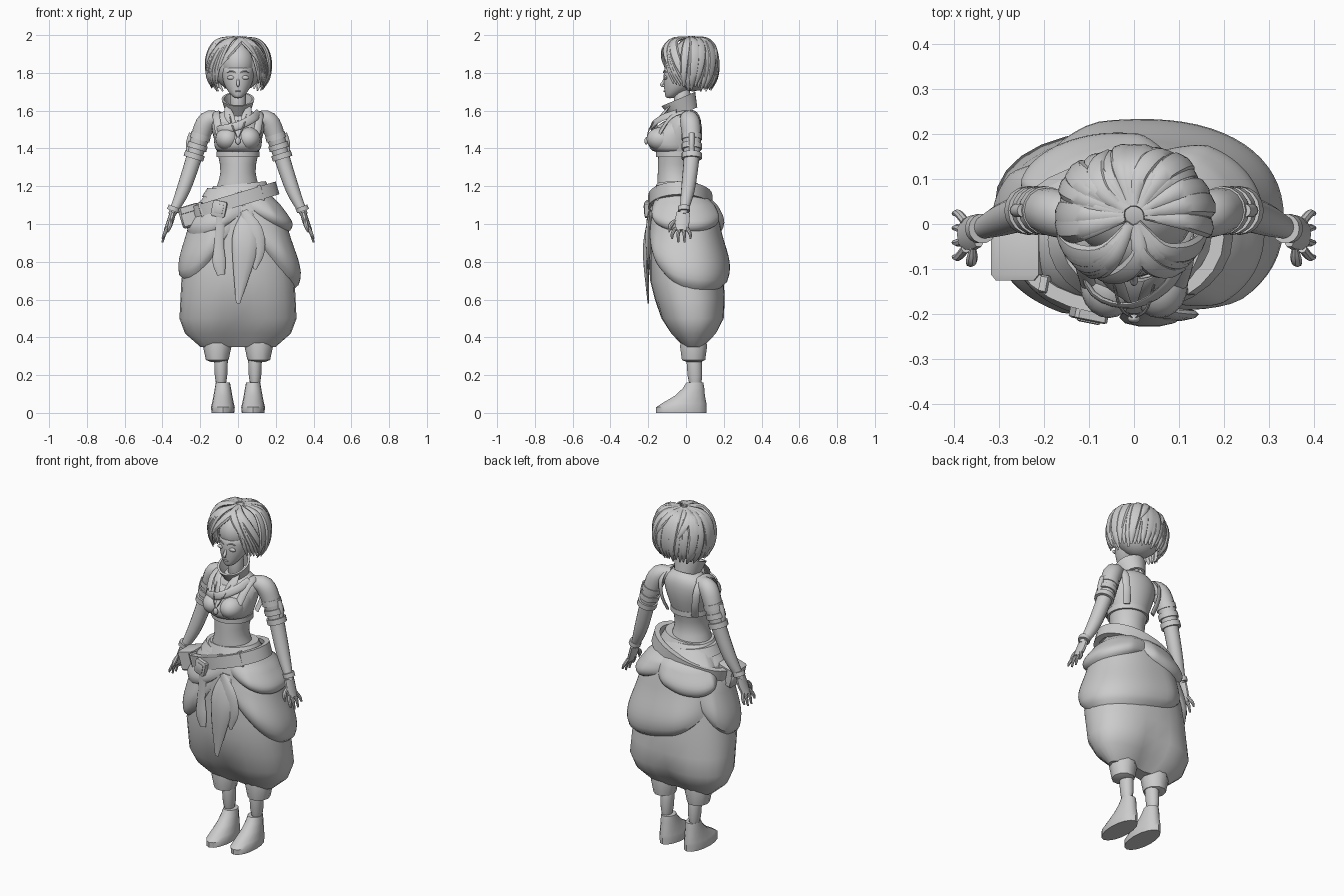
import bpy, bmesh, random
from math import sin, cos, pi, radians, exp
from mathutils import Vector, Euler

cube = bpy.data.objects.get("Cube")
if cube:
    bpy.data.objects.remove(cube)
random.seed(4)

grey = bpy.data.materials.new("plain grey")
grey.use_nodes = True
grey.diffuse_color = (.6, .6, .6, 1)
grey.node_tree.nodes["Principled BSDF"].inputs["Base Color"].default_value = grey.diffuse_color
made = []


def finish(name, bm, subdivide=False):
    bmesh.ops.recalc_face_normals(bm, faces=bm.faces)
    mesh = bpy.data.meshes.new(name)
    bm.to_mesh(mesh)
    bm.free()
    mesh.materials.append(grey)
    part = bpy.data.objects.new(name, mesh)
    bpy.context.collection.objects.link(part)
    if subdivide:
        part.modifiers.new("smooth", "SUBSURF").levels = 1
        part.modifiers["smooth"].render_levels = 1
    made.append(part)


def skin(name, rows, around=True, along=False, subdivide=False):
    """Bridge rows of points with quads."""
    bm = bmesh.new()
    grid = [[bm.verts.new(point) for point in row] for row in rows]
    nv, nu = len(grid), len(grid[0])
    for j in range(nv if along else nv - 1):
        lower, upper = grid[j], grid[(j + 1) % nv]
        for i in range(nu if around else nu - 1):
            k = (i + 1) % nu
            bm.faces.new((lower[i], lower[k], upper[k], upper[i]))
    if around and not along:
        bm.faces.new(grid[0])
        bm.faces.new(grid[-1])
    finish(name, bm, subdivide)


def turns(count):
    return [2 * pi * i / count for i in range(count)]


def loft(name, rows, x=0, sides=20, subdivide=True):
    """Stack of ellipses: height, centre y, half width, half depth."""
    skin(name, [[Vector((x + wide * cos(t), y + deep * sin(t), z)) for t in turns(sides)]
                for z, y, wide, deep in rows], subdivide=subdivide)


def tube(name, points, radii, flat=1, hub=None, sides=10, steps=4):
    """Sweep along a smooth path; a single radius gives a leaf-shaped taper."""
    last = len(points) - 1
    if not isinstance(radii, list):
        radii = [radii * sin(pi * (.12 + .83 * i / last)) for i in range(last + 1)]
    keys = [Vector((*point, radius)) for point, radius in zip(points, radii)]
    keys = [keys[0] * 2 - keys[1]] + keys + [keys[-1] * 2 - keys[-2]]
    path = []
    for a, b, c, d in zip(keys, keys[1:], keys[2:], keys[3:]):
        for step in range(steps):
            t = step / steps
            path.append((2 * b + (c - a) * t + (2 * a - 5 * b + 4 * c - d) * t * t
                         + (3 * b - a - 3 * c + d) * t ** 3) / 2)
    path.append(keys[-2])
    rows = []
    for i, p in enumerate(path):
        tangent = (path[min(i + 1, len(path) - 1)] - path[max(i - 1, 0)]).xyz.normalized()
        outward = p.xyz - Vector(hub) if hub else Vector((0, 1, 0))
        across = tangent.cross(outward).normalized()
        up = across.cross(tangent)
        rows.append([p.xyz + p.w * (across * cos(t) + up * (sin(t) * flat)) for t in turns(sides)])
    skin(name, rows)


def band(name, centre, wide, deep, height, thick, tilt=(0, 0, 0), flare=0, sides=28):
    """Closed strap with a rectangular section."""
    turn = Euler(tilt).to_matrix()
    section = ((0, -height), (flare, height), (flare - thick, height), (-thick, -height))
    skin(name, [[turn @ Vector(((wide + d) * cos(t), (deep + d) * sin(t), z / 2)) + Vector(centre)
                 for t in turns(sides)] for d, z in section], along=True)


def place(name, bm, centre, size, tilt=(0, 0, 0)):
    for vert in bm.verts:
        vert.co = Euler(tilt).to_matrix() @ Vector(a * b for a, b in zip(vert.co, size)) + Vector(centre)
    finish(name, bm)


def ball(name, centre, size):
    bm = bmesh.new()
    bmesh.ops.create_uvsphere(bm, u_segments=20, v_segments=12, radius=1)
    place(name, bm, centre, size)


def box(name, centre, size, tilt):
    bm = bmesh.new()
    bmesh.ops.create_cube(bm, size=1)
    bmesh.ops.bevel(bm, geom=bm.edges[:], offset=.1, segments=1, affect="EDGES")
    place(name, bm, centre, size, tilt)


# Balloon trousers: height, half width, front, back
SHAPE = [(.35, .2, -.02, .1), (.42, .28, -.09, .17), (.5, .31, -.14, .21), (.7, .3, -.19, .2),
         (1, .25, -.19, .17), (1.1, .21, -.18, .15), (1.2, .13, -.15, .07)]


def hip(t, z, puff=0):
    """Point on the trousers at an angle and height."""
    for low, high in zip(SHAPE, SHAPE[1:]):
        if z <= high[0]:
            break
    mix = (z - low[0]) / (high[0] - low[0])
    wide, front, back = (p + (q - p) * mix for p, q in zip(low[1:], high[1:]))
    c, s = cos(t), sin(t)
    x = (wide + puff) * c / max(abs(c), .001) ** .13
    y = ((back - front) / 2 + puff) * s / max(abs(s), .001) ** .13
    # Cleft between the legs
    y *= 1 - 1.6 * max(0, .6 - z) * exp(-(x / .07) ** 2)
    return Vector((x, y + (front + back) / 2, z))


levels = [row[0] for row in SHAPE] + [.6, .8, .9]
skin("trousers", [[hip(t, z) for t in turns(28)] for z in sorted(levels)])


def drape(name, start, end, top, low, start_rise, end_rise, bulge):
    """Puffed cloth layer over the hips, with a hem that rises to both ends."""
    rows, columns, steps = [], 40, 14
    for j in range(steps + 1):
        drop, row = j / steps, []
        for i in range(columns + 1):
            u = i / columns
            edge = min(1, 6 * u, 6 * (1 - u))
            hem = low + (start_rise if u < .5 else end_rise) * abs(2 * u - 1) ** 2.5
            puff = edge * (bulge * sin(pi * drop ** 2.2) + .01) - (.025 if j == steps else .004)
            row.append(hip(radians(start + (end - start) * u), top + (hem - top) * drop, puff))
        rows.append(row)
    skin(name, rows, around=False)


drape("left_lower_drape", -82, 140, 1.08, .64, .36, .2, .035)
drape("right_lower_drape", 128, 265, 1.1, .7, .2, .28, .025)
drape("left_upper_drape", -75, 85, 1.18, .95, .13, .1, .035)
drape("back_upper_drape", 72, 170, 1.18, .94, .1, .1, .03)
drape("right_upper_drape", 165, 275, 1.16, .93, .1, .13, .02)

# Front hanging cloths
tube("front_tongue", [(.05, -.18, 1.07), (.04, -.2, .95), (.03, -.21, .82), (0, -.2, .58)], .07, flat=.3)
tube("side_tongue", [(.03, -.19, 1.07), (.08, -.2, .97), (.1, -.2, .86), (.09, -.2, .76)], .05, flat=.3)
tube("belt_tail", [(-.09, -.2, 1.05), (-.1, -.2, .9), (-.1, -.2, .8), (-.09, -.2, .73)],
     [.025, .025, .035, .02], flat=.3)

# Belt, waist roll, buckle and pouch
lean = (0, -.29, 0)
twist = (0, .2, -.2)
band("belt", (-.03, -.03, 1.12), .25, .17, .07, .03, lean)
band("waist_roll", (.01, -.045, 1.19), .16, .13, .045, .05, (0, -.1, 0), flare=-.02)
band("waist_wrap", (0, -.035, 1.15), .19, .15, .05, .05, (0, .1, 0), flare=-.025)
box("buckle", (-.1, -.2, 1.08), (.075, .03, .085), twist)
box("buckle_plate", (-.1, -.21, 1.08), (.045, .02, .05), twist)
for x in (-.19, .02, .12):
    reach = x + .03
    box("belt_loop", (x, abs(reach) / 4 - .175, 1.12 + .29 * reach), (.02, .04, .085), (0, -.29, x))
box("pouch", (-.255, -.06, 1.035), (.1, .12, .1), lean)
box("pouch_flap", (-.26, -.06, 1.08), (.11, .13, .04), lean)

# Torso, neck and head
loft("torso", [(1.1, -.03, .15, .13), (1.2, -.05, .115, .105), (1.27, -.06, .087, .09),
               (1.36, -.05, .105, .1), (1.45, -.03, .13, .11), (1.53, -.015, .15, .1),
               (1.575, -.005, .12, .08), (1.61, -.01, .06, .057)])
loft("neck", [(z, -.02, .043, .045) for z in (1.56, 1.65, 1.74)])
ball("skull", (0, -.01, 1.85), (.09, .107, .11))
loft("jaw", [(1.665, -.085, .015, .02), (1.68, -.075, .035, .036), (1.71, -.05, .06, .066),
             (1.75, -.03, .08, .09), (1.8, -.02, .088, .1), (1.86, -.01, .09, .105)])
tube("nose", [(0, -.11, 1.78), (0, -.12, 1.75), (0, -.13, 1.735), (0, -.115, 1.725)], .009)
ball("lips", (0, -.113, 1.703), (.016, .006, .005))

# Cropped top
band("top_hem", (0, -.05, 1.37), .115, .11, .03, .02)
loft("bandeau", [(1.375, -.065, .11, .105), (1.4, -.075, .125, .12), (1.44, -.08, .13, .13),
                 (1.5, -.06, .13, .11), (1.56, -.03, .105, .085)])
tube("chest_strap", [(-.13, -.05, 1.49), (-.09, -.155, 1.5), (0, -.18, 1.52), (.08, -.13, 1.56),
                     (.11, -.05, 1.59)], [.022] * 5, flat=.3, hub=(0, 0, 1.5))
band("collar", (0, -.025, 1.625), .065, .075, .08, .012, (.4, 0, 0), flare=.022)
ball("pendant", (0, -.21, 1.44), (.014, .01, .02))


def lock(name, start, end, drop, width, reach=1):
    """Hair strand from the crown, swinging between two bearings."""
    points, steps = [], 6
    for i in range(steps):
        t = i / (steps - 1)
        bearing = radians(start + (end - start) * t)
        fall = radians(2 + drop * t)
        out = .16 * reach * sin(fall) ** .6
        points.append((out * cos(bearing), .02 + .9 * out * sin(bearing), 1.83 + .158 * cos(fall)))
    tube(name, points, width, flat=.55, hub=(0, 0, 1.8), sides=8)


# Paired face, chest, arm, leg and fringe parts
for side, s in (("left", 1), ("right", -1)):
    def pair(*points):
        return [(s * x, y, z) for x, y, z in points]
    ball(side + "_eye", (s * .037, -.108, 1.775), (.022, .009, .011))
    tube(side + "_brow", pair((.01, -.12, 1.8), (.035, -.114, 1.81), (.06, -.1, 1.8)), .004)
    ball(side + "_breast", (s * .056, -.132, 1.45), (.064, .077, .062))
    tube(side + "_lapel", pair((.06, -.085, 1.625), (.045, -.13, 1.57), (.01, -.175, 1.5)), .026, flat=.3)
    tube(side + "_cord", pair((.05, -.11, 1.6), (.03, -.185, 1.52), (0, -.21, 1.45)), .004, sides=6)
    tube(side + "_shoulder_strap", pair((.1, -.14, 1.48), (.115, -.08, 1.565), (.115, 0, 1.59),
         (.12, .065, 1.54), (.11, .07, 1.45), (.09, .045, 1.37)), [.02] * 6, flat=.35, hub=(s * .07, 0, 1.48))
    tube(side + "_arm", pair((.09, 0, 1.56), (.16, .02, 1.545), (.2, .03, 1.46), (.23, .03, 1.36),
         (.29, .01, 1.18), (.35, -.015, 1.05)), [.035, .052, .05, .042, .036, .02], sides=16)
    for k in range(3):
        band(side + "_arm_band", (s * (.2 + .016 * k), .03, 1.46 - .05 * k), .054, .054, .03, .02,
             (0, -s * .3, 0), sides=16)
    tube(side + "_arm_tie", pair((.245, .03, 1.48), (.26, .03, 1.43), (.26, .03, 1.37)), [.015] * 3)
    band(side + "_bracelet", (s * .34, -.01, 1.08), .033, .033, .025, .02, (0, -s * .35, 0), sides=14)
    tube(side + "_palm", pair((.345, -.015, 1.06), (.36, -.02, 1.01), (.38, -.025, .965)),
         [.017, .018, .014], flat=2.2)
    # Fingers fan out from the palm
    for k in range(4):
        fan = k - 1.5
        y = .02 * fan - .025
        tip = y + .012 * fan
        tube(side + "_finger", pair((.374, y, .98), (.39, tip, .945), (.4, tip, .9 + .01 * fan * fan)),
             [.01, .009, .005], sides=8)
    tube(side + "_thumb", pair((.357, -.045, 1.03), (.36, -.08, .995), (.37, -.09, .955)), .013, sides=8)
    loft(side + "_cuff", [(.4, .04, .07, .07), (.35, .04, .075, .075), (.28, .04, .06, .065),
                          (.27, .04, .035, .04)], x=s * .11, sides=10, subdivide=False)
    loft(side + "_shin", [(.34, .04, .04, .045), (.25, .045, .036, .04), (.13, .05, .032, .04)], x=s * .09)
    loft(side + "_boot", [(0, -.025, .06, .133), (.03, -.025, .063, .133), (.05, -.01, .058, .118),
                          (.09, .02, .05, .08), (.13, .04, .043, .057), (.16, .047, .038, .045)],
         x=s * .08, sides=16, subdivide=False)
    # Parted fringe, fuller on the right
    for k in range(6):
        lock(side + "_fringe", s * 20 - 90, s * (48 + 9 * k) - 90, 122 + 2 * k,
             random.uniform(.022, .03), 1.06 if s < 0 else 1)

# Hair cap, swept bob and loose strands
ball("hair_cap", (0, .035, 1.845), (.138, .118, .143))
for i in range(24):
    bearing = 9 * i - 14
    lock("hair_lock", bearing + random.uniform(5, 25), bearing, random.uniform(128, 142),
         random.uniform(.022, .034), random.uniform(.97, 1.06))
lock("crossing_lock", -70, -125, 90, .024, 1.08)
lock("curled_lock", -90, -50, 80, .022, 1.1)
lock("back_lock", 90, 60, 80, .024, 1.1)
lock("crown_lock", 150, 110, 75, .024, 1.08)

# Smooth shading with crisp edges
bpy.ops.object.select_all(action="DESELECT")
for part in made:
    part.select_set(True)
bpy.context.view_layer.objects.active = made[0]
bpy.ops.object.shade_smooth_by_angle(angle=radians(40))
